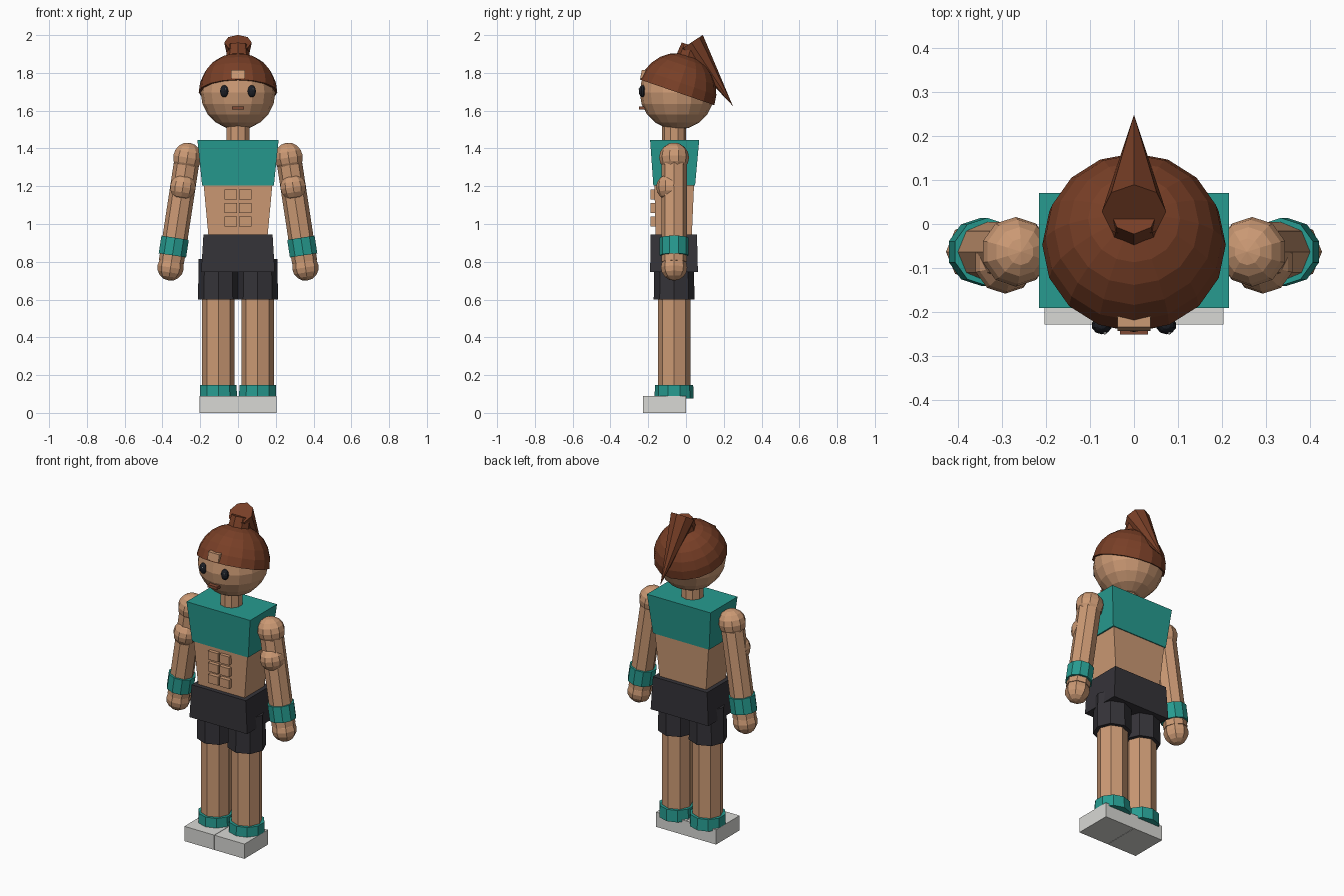
import bpy, bmesh
from math import radians
from mathutils import Matrix, Vector

cube = bpy.data.objects.get("Cube")
if cube:
    bpy.data.objects.remove(cube, do_unlink=True)


def material(name, rgb):
    m = bpy.data.materials.new(name)
    m.use_nodes = True
    m.diffuse_color = (*rgb, 1)
    m.node_tree.nodes["Principled BSDF"].inputs["Base Color"].default_value = (*rgb, 1)
    return m


skin = material("skin", (0.60, 0.32, 0.175))
teal = material("teal cloth", (0.02, 0.33, 0.28))
dark = material("charcoal cloth", (0.035, 0.033, 0.04))
brown = material("hair brown", (0.19, 0.05, 0.02))
black = material("eye black", (0.012, 0.014, 0.02))
white = material("eye glint", (0.85, 0.85, 0.85))
grey = material("shoe grey", (0.69, 0.69, 0.66))
lips = material("mouth brown", (0.22, 0.07, 0.035))


def finish(name, bm, mat):
    bmesh.ops.recalc_face_normals(bm, faces=bm.faces)
    me = bpy.data.meshes.new(name)
    bm.to_mesh(me)
    bm.free()
    me.materials.append(mat)
    ob = bpy.data.objects.new(name, me)
    bpy.context.collection.objects.link(ob)
    return ob


def tube(name, a, b, r1, r2, sides, mat):
    """Straight or tapered prism from point a to point b."""
    a, b = Vector(a), Vector(b)
    d = b - a
    bm = bmesh.new()
    rot = Vector((0, 0, 1)).rotation_difference(d).to_matrix().to_4x4()
    bmesh.ops.create_cone(bm, cap_ends=True, segments=sides, radius1=r1, radius2=r2,
                          depth=d.length, matrix=Matrix.Translation((a + b) / 2) @ rot)
    return finish(name, bm, mat)


def ball(name, c, r, seg, rings, mat, scale=(1, 1, 1), tilt=0):
    bm = bmesh.new()
    m = (Matrix.Translation(c) @ Matrix.Rotation(radians(tilt), 4, "Y")
         @ Matrix.Diagonal((*scale, 1)))
    bmesh.ops.create_uvsphere(bm, u_segments=seg, v_segments=rings, radius=r, matrix=m)
    return finish(name, bm, mat)


def block(name, x, y, z, mat, top_x=None, top_y=None):
    """Box from ranges; the top may have its own x and y ranges."""
    bm = bmesh.new()
    bmesh.ops.create_cube(bm, size=1)
    for v in bm.verts:
        up = v.co.z > 0
        xs, ys = (top_x or x, top_y or y) if up else (x, y)
        v.co = (xs[v.co.x > 0], ys[v.co.y > 0], z[up])
    return finish(name, bm, mat)


MID = -0.063  # depth of the body axis

# Torso, top and shorts
block("torso", (-0.155, 0.155), (-0.16, 0.03), (0.92, 1.22), skin,
      (-0.183, 0.183), (-0.168, 0.043))
block("crop_top", (-0.19, 0.19), (-0.173, 0.048), (1.205, 1.445), teal,
      (-0.215, 0.215), (-0.19, 0.07))
block("shorts_waist", (-0.195, 0.195), (-0.19, 0.063), (0.745, 0.945), dark,
      (-0.183, 0.183), (-0.187, 0.058))
tube("neck", (0, MID, 1.43), (0, MID, 1.54), 0.064, 0.064, 10, skin)

# Head, face and hair
HEAD = Vector((0, -0.047, 1.697))
ball("head", HEAD, 0.198, 16, 10, skin)
block("mouth", (-0.032, 0.032), (-0.21, -0.25), (1.605, 1.622), lips)

bm = bmesh.new()
bmesh.ops.create_uvsphere(bm, u_segments=16, v_segments=12, radius=0.208)
bmesh.ops.delete(bm, geom=[v for v in bm.verts if v.co.z < -0.01], context="VERTS")
bmesh.ops.holes_fill(bm, edges=[e for e in bm.edges if e.is_boundary], sides=0)
bmesh.ops.transform(bm, verts=bm.verts,
                    matrix=Matrix.Translation(HEAD) @ Matrix.Rotation(radians(-19), 4, "X"))
finish("hair_cap", bm, brown)
block("forehead_patch", (-0.037, 0.037), (-0.2, -0.243), (1.77, 1.815), skin,
      top_y=(-0.2, -0.234))
tube("hair_tie", (0, 0.005, 1.86), (0, 0.03, 1.945), 0.066, 0.055, 8, brown)
tube("ponytail", (0, 0.028, 1.961), (0, 0.248, 1.625), 0.073, 0, 8, brown)

# Mirrored parts
for side, s in (("left", 1), ("right", -1)):
    # Eye
    ball(side + "_eye", (s * 0.073, -0.23, 1.703), 0.02, 10, 8, black, (1.15, 1, 1.6))
    ball(side + "_eye_glint", (s * 0.073 + 0.007, -0.247, 1.715), 0.004, 6, 4, white)

    # Abdominal plates
    for row in range(3):
        z = 1.013 + row * 0.0715
        x = s * 0.038
        block(f"{side}_ab_{row + 1}", (x - 0.033, x + 0.033), (-0.188, -0.15),
              (z - 0.026, z + 0.026), skin)

    # Arm along one slanted line
    shoulder = Vector((s * 0.268, MID, 1.352))
    hand = Vector((s * 0.357, MID, 0.77))
    at = lambda t: shoulder.lerp(hand, t)
    slant = -s * 8.7
    ball(side + "_shoulder", shoulder, 0.079, 10, 8, skin, tilt=slant)
    tube(side + "_arm", shoulder, at(0.95), 0.067, 0.067, 8, skin)
    ball(side + "_bicep", at(0.27) + Vector((0, -0.024, 0)), 0.071, 10, 8, skin, tilt=slant)
    tube(side + "_wristband", at(0.73), at(0.89), 0.077, 0.077, 10, teal)
    ball(side + "_hand", hand, 0.07, 8, 8, skin, tilt=slant)

    # Leg, sock and shoe
    x = s * 0.104
    tube(side + "_shorts_leg", (x, MID, 0.6), (x, MID, 0.815), 0.108, 0.104, 8, dark)
    tube(side + "_leg", (x, MID, 0.09), (x, MID, 0.65), 0.086, 0.086, 8, skin)
    tube(side + "_sock", (x, MID, 0.077), (x, MID, 0.148), 0.104, 0.101, 10, teal)
    inner, outer = sorted((s * 0.001, s * 0.203))
    block(side + "_shoe", (inner, outer), (-0.228, 0.0), (0, 0.09), grey)
